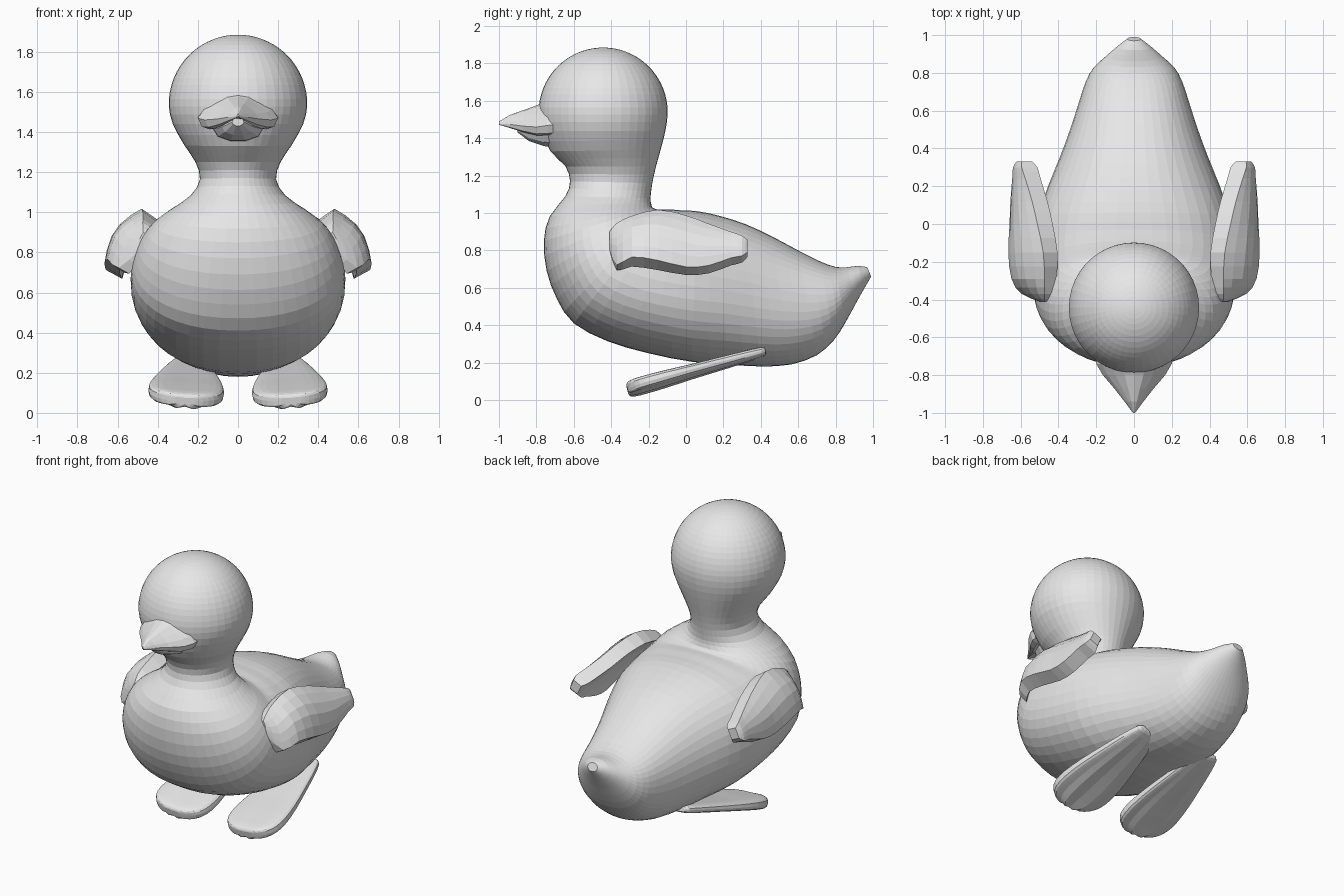
import bpy, bmesh, math
from mathutils import Vector

if "Cube" in bpy.data.objects:
    bpy.data.objects.remove(bpy.data.objects["Cube"])

grey = bpy.data.materials.new("plain grey")
grey.diffuse_color = (0.8, 0.8, 0.8, 1)
grey.use_nodes = True
grey.node_tree.nodes["Principled BSDF"].inputs["Base Color"].default_value = grey.diffuse_color


def spline(rows, n):
    """Catmull-Rom interpolation of tuples, n steps per span."""
    out = []
    for i in range(len(rows) - 1):
        p = [rows[max(0, min(len(rows) - 1, i + k))] for k in (-1, 0, 1, 2)]
        for s in range(n):
            t = s / n
            out.append([0.5 * (2 * b + (c - a) * t + (2 * a - 5 * b + 4 * c - d) * t * t
                               + (3 * b - a - 3 * c + d) * t ** 3)
                        for a, b, c, d in zip(*p)])
    return out + [list(rows[-1])]


def loft(name, rings):
    """Skin closed rings of equal length and cap both ends."""
    bm = bmesh.new()
    loops = [[bm.verts.new(p) for p in r] for r in rings]
    for a, b in zip(loops, loops[1:]):
        for i in range(len(a)):
            j = (i + 1) % len(a)
            bm.faces.new((a[i], a[j], b[j], b[i]))
    bm.faces.new(loops[0])
    bm.faces.new(loops[-1])
    bmesh.ops.recalc_face_normals(bm, faces=bm.faces)
    me = bpy.data.meshes.new(name)
    bm.to_mesh(me)
    bm.free()
    me.materials.append(grey)
    ob = bpy.data.objects.new(name, me)
    bpy.context.collection.objects.link(ob)
    return ob


def power(v, e):
    return math.copysign(abs(v) ** (2 / e), v)


# Body, neck and head: ribs of back y, z, front y, z, half width, squareness
ribs = []
for a in (2, 10, 20, 32, 44, 56, 68, 80, 92):
    r, z = 0.345 * math.sin(math.radians(a)), 1.54 + 0.345 * math.cos(math.radians(a))
    ribs.append((-0.443 + r, z, -0.443 - r, z, r, 2))
ribs += [
    (-.11, 1.44, -.772, 1.44, .325, 2), (-.135, 1.34, -.725, 1.33, .268, 2),
    (-.16, 1.25, -.645, 1.25, .212, 2), (-.18, 1.16, -.62, 1.17, .19, 2),
    (-.19, 1.08, -.645, 1.09, .235, 2), (-.185, 1.045, -.73, .98, .335, 2),
    (-.18, 1.03, -.76, .85, .42, 2.05), (-.17, 1.025, -.745, .69, .475, 2.1),
    (-.155, 1.02, -.69, .54, .51, 2.15), (-.13, 1.02, -.6, .41, .53, 2.2),
    (-.09, 1.02, -.42, .315, .535, 2.25), (-.03, 1.015, -.2, .25, .53, 2.25),
    (.06, 1.01, .03, .205, .505, 2.25), (.18, .985, .22, .19, .455, 2.2),
    (.32, .94, .4, .18, .39, 2.2), (.46, .875, .56, .19, .335, 2.2),
    (.6, .80, .70, .24, .29, 2.2), (.72, .74, .79, .32, .255, 2.2),
    (.80, .712, .85, .41, .215, 2.1), (.86, .71, .91, .52, .15, 2),
    (.92, .718, .955, .60, .09, 2), (.97, .71, .99, .66, .035, 2),
]
rings = []
for ya, za, yb, zb, w, e in spline(ribs, 2):
    ring = []
    for k in range(44):
        t = 2 * math.pi * k / 44
        s = (1 + power(math.cos(t), e)) / 2
        ring.append((w * power(math.sin(t), e), yb + (ya - yb) * s, zb + (za - zb) * s))
    rings.append(ring)
loft("body", rings)

# Upper bill: y, half width, ridge z, lip z, arch z under the middle
half = [(0, 1), (.3, .93), (.6, .68), (.85, .42), (1, .15), (.9, -.12), (.72, -.18), (.4, .1)]
rings = []
for y, w, top, lip, arch in [(-.62, .2, 1.62, 1.46, 1.46), (-.74, .2, 1.605, 1.445, 1.46),
                             (-.80, .165, 1.575, 1.44, 1.465), (-.87, .105, 1.55, 1.45, 1.465),
                             (-.94, .05, 1.525, 1.465, 1.47), (-1.0, .006, 1.49, 1.475, 1.477)]:
    side = [(x * w, y, lip + (top - lip) * h) for x, h in half]
    rings.append(side + [(0, y, arch)] + [(-x, yy, z) for x, yy, z in side[:0:-1]])
loft("upper_bill", rings)

# Lower bill: y, half width, middle z, half height
rings = [[(w * math.cos(k * math.pi / 5), y, z + h * math.sin(k * math.pi / 5)) for k in range(10)]
         for y, w, z, h in [(-.62, .14, 1.41, .07), (-.76, .12, 1.415, .06),
                            (-.84, .08, 1.425, .042), (-.90, .03, 1.45, .02)]]
loft("lower_bill", rings)

# Wings: y, top x, z, bottom x, z, thickness, outward bulge
wing = [(-.41, .46, .90, .49, .80, .02, .01), (-.37, .44, .94, .57, .70, .06, .03),
        (-.29, .43, .965, .62, .73, .08, .05), (-.15, .43, 1.0, .63, .71, .09, .055),
        (0, .46, .975, .62, .68, .09, .05), (.12, .49, .93, .615, .69, .09, .04),
        (.24, .53, .885, .605, .735, .09, .02), (.30, .55, .865, .60, .75, .09, .01),
        (.33, .565, .845, .595, .78, .06, 0)]


def wing_rings(m):
    out = []
    for y, xt, zt, xb, zb, th, bulge in spline(wing, 2):
        top, bot = Vector((xt, y, zt)), Vector((xb, y, zb))
        d = bot - top
        n = Vector((-d.z, 0, d.x)).normalized()
        outer = [top + d * s + n * (th / 2 + bulge * math.sin(math.pi * s))
                 for s in (.04, .2, .4, .6, .8, .97)]
        inner = [top + d * s + n * (bulge * .7 * math.sin(math.pi * s) - th / 2)
                 for s in (.97, .75, .5, .25, .04)]
        out.append([(m * p.x, p.y, p.z) for p in outer + inner])
    return out


# Webbed feet: distance from heel, half width, half thickness
foot = [(0, .05, .012), (.02, .075, .024), (.12, .105, .03), (.28, .14, .034), (.44, .172, .038),
        (.58, .188, .044), (.68, .18, .046), (.74, .145, .046), (.775, .09, .04), (.785, .05, .025)]


def foot_rings(m):
    out = []
    for dist, w, h in spline(foot, 2):
        f = dist / .785
        ring = []
        for k in range(24):
            t = 2 * math.pi * k / 24
            u, v = power(math.cos(t), 3), power(math.sin(t), 3)
            # shallow dish on top, webbed grooves below
            dish = .012 * f * (1 - u * u) if v > 0 else -.006 * f * math.cos(3 * math.pi * u)
            x, n = w * u, h * v - dish
            ring.append((m * (.235 + .03 * f + x), .425 - .74 * f - .24 * n,
                         .262 - .20 * f + .97 * n + .07 * x))
        out.append(ring)
    return out


for label, m in (("left", 1), ("right", -1)):
    loft(label + "_wing", wing_rings(m))
    loft(label + "_foot", foot_rings(m))
